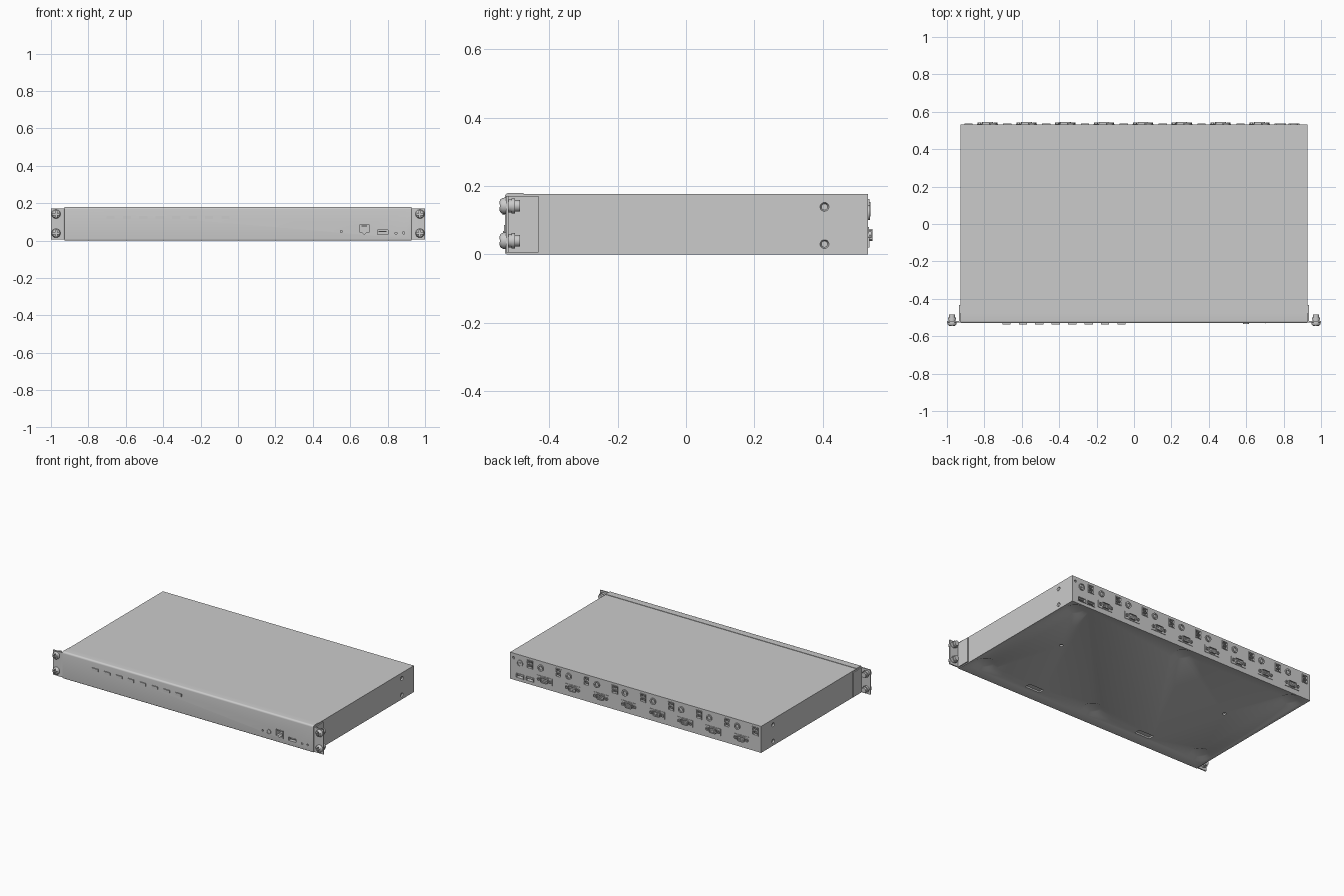
import bpy, bmesh
from math import sin, cos, pi, radians

if "Cube" in bpy.data.objects:
    bpy.data.objects.remove(bpy.data.objects["Cube"])

F, B = -0.53, 0.532          # front and back faces of the case


def circle(r, n=24):
    return [(r * cos(2 * pi * i / n), r * sin(2 * pi * i / n)) for i in range(n)]


def rect(w, h):
    return [(-w/2, -h/2), (w/2, -h/2), (w/2, h/2), (-w/2, h/2)]


def loft(bm, pts, axis, rings, at=(0, 0)):
    """Stack scaled copies of a 2D outline along an axis; rings = (position, scale)."""
    rows = []
    for w, s in rings:
        row = []
        for p in pts:
            u, v = at[0] + p[0] * s, at[1] + p[1] * s
            row.append(bm.verts.new({'X': (w, u, v), 'Y': (u, w, v), 'Z': (u, v, w)}[axis]))
        rows.append(row)
    n = len(pts)
    new = [bm.faces.new(rows[0]), bm.faces.new(rows[-1][::-1])]
    for a, b in zip(rows, rows[1:]):
        new += [bm.faces.new((a[i], b[i], b[(i+1) % n], a[(i+1) % n])) for i in range(n)]
    bmesh.ops.recalc_face_normals(bm, faces=new)


def box(bm, x, z, w, h, y0, y1):
    loft(bm, rect(w, h), 'Y', [(y0, 1), (y1, 1)], (x, z))


def finish(name, bm):
    me = bpy.data.meshes.new(name)
    bm.to_mesh(me)
    bm.free()
    ob = bpy.data.objects.new(name, me)
    bpy.context.collection.objects.link(ob)
    return ob


def cut(ob, bm):
    cutter = finish("cutter", bm)
    cutter.hide_render = True
    mod = ob.modifiers.new("cut", 'BOOLEAN')
    mod.operation, mod.solver, mod.object = 'DIFFERENCE', 'EXACT', cutter
    bpy.context.view_layer.objects.active = ob
    bpy.ops.object.modifier_apply(modifier=mod.name)
    bpy.data.objects.remove(cutter)


def arc(cx, cy, r, a0, a1, n=5):
    return [(cx + r * cos(radians(a0 + (a1-a0) * i / n)),
             cy + r * sin(radians(a0 + (a1-a0) * i / n))) for i in range(n + 1)]


# Case: side profile with rounded front edges and a thin lip folded over the top
bm = bmesh.new()
profile = [(B, 0), (B, .177), (-.475, .177), (-.475, .18)]
profile += arc(F + .012, .168, .012, 90, 180) + arc(F + .008, .008, .008, 180, 270)
loft(bm, profile, 'X', [(-.928, 1), (.928, 1)])
case = finish("case", bm)

# Positions of the repeated rear ports
units = [-.783 + .2077 * i for i in range(8)]
jacks = [-.885 + .2077 * i for i in range(8)] + [.782]
network = [(-.024, .015), (-.024, -.017), (-.01, -.017), (0, -.027), (.01, -.017),
           (.024, -.017), (.024, .025), (-.024, .025)]

# All openings in the case, cut in one go
c = bmesh.new()
loft(c, network, 'Y', [(F - .01, 1), (F + .04, 1)], (.676, .06))
box(c, .773, .045, .056, .022, F - .01, F + .04)
for x, z, r in [(.845, .039, .006), (.885, .041, .006), (.553, .049, .006)]:
    loft(c, circle(r, 12), 'Y', [(F - .01, 1), (F + .01, 1)], (x, z))
for x in jacks:
    for z in (.12, .147):
        box(c, x, z, .034, .018, B - .035, B + .02)
for x in (.855, .782):
    box(c, x, .035, .052, .022, B - .03, B + .02)
loft(c, circle(.008, 12), 'Y', [(B - .01, 1), (B + .01, 1)], (.902, .147))
for s in (-1, 1):
    for z in (.03, .139):
        loft(c, circle(.013), 'X', [(s * .92, .7), (s * .927, 1), (s * .94, 1)], (.405, z))
    loft(c, rect(.11, .04), 'Z', [(-.01, 1), (.01, 1)], (s * .428, -.415))
    loft(c, circle(.012), 'Z', [(-.01, 1), (.01, 1)], (s * .636, .082))
for x in (-.835, 0, .835):
    for y in (-.385, .45):
        loft(c, circle(.078, 40), 'Z', [(-.002, 1.02), (.012, .62)], (x, y))
cut(case, c)

# Front row of eight selector buttons
for i in range(8):
    bm = bmesh.new()
    box(bm, -.682 + .0879 * i, .124, .044, .018, F - .006, F + .01)
    finish(f"select_button_{i+1}", bm)

# Front round button, network contacts, USB tongue
bm = bmesh.new()
loft(bm, circle(.016), 'Y', [(F + .01, 1), (F - .005, 1), (F - .005, .75), (F - .001, .75)], (.6, .053))
finish("front_round_button", bm)
bm = bmesh.new()
box(bm, .676, .078, .03, .006, F + .005, F + .045)
box(bm, .704, .06, .004, .052, F - .003, F + .003)
finish("front_network_contacts", bm)
bm = bmesh.new()
box(bm, .773, .049, .042, .007, F + .003, F + .045)
finish("front_usb_tongue", bm)

# Rear stacked jacks: raised frame around each opening and inner tongues
for i, x in enumerate(jacks):
    bm = bmesh.new()
    for s in (-1, 1):
        box(bm, x + s * .0195, .1335, .005, .056, B - .002, B + .004)
    for z in (.108, .1335, .159):
        box(bm, x, z, .034, .005, B - .002, B + .004)
    for z in (.12, .147):
        box(bm, x, z, .02, .006, B - .04, B - .003)
    finish(f"rear_jack_{i+1}", bm)

# Rear video connectors (flange, D shell, pins, hex nuts) with an audio socket above
d_shell = [(-.03, .013), (-.026, .017), (.026, .017), (.03, .013),
           (.025, -.013), (.02, -.017), (-.02, -.017), (-.025, -.013)]
for i, x in enumerate(units):
    bm = bmesh.new()
    box(bm, x, .057, .112, .046, B - .002, B + .003)
    loft(bm, d_shell, 'Y', [(B, 1), (B + .013, 1), (B + .013, .88), (B + .005, .88)], (x, .057))
    for row in range(3):
        for k in range(5):
            loft(bm, circle(.002, 6), 'Y', [(B + .004, 1), (B + .009, 1)],
                 (x + (k - 2) * .009 + (row - 1) * .002, .057 + (row - 1) * .009))
    for s in (-1, 1):
        loft(bm, circle(.011, 6), 'Y', [(B, 1), (B + .01, 1), (B + .01, .55), (B + .003, .55)],
             (x + s * .043, .057))
    finish(f"video_connector_{i+1}", bm)
    bm = bmesh.new()
    loft(bm, circle(.021), 'Y', [(B - .002, 1), (B + .007, 1), (B + .007, .6), (B - .001, .6)],
         (x + .03, .132))
    finish(f"audio_socket_{i+1}", bm)

# Rear power socket and the two USB ports below it
bm = bmesh.new()
loft(bm, circle(.022), 'Y', [(B - .002, 1), (B + .006, 1), (B + .006, .75), (B - .001, .75)], (.855, .122))
loft(bm, circle(.006, 12), 'Y', [(B - .002, 1), (B + .005, 1)], (.855, .122))
finish("power_socket", bm)
for i, x in enumerate((.855, .782)):
    bm = bmesh.new()
    for s in (-1, 1):
        box(bm, x + s * .028, .035, .004, .03, B - .002, B + .004)
        box(bm, x, .035 + s * .013, .052, .004, B - .002, B + .004)
    box(bm, x, .039, .042, .007, B - .035, B - .002)
    finish(f"rear_usb_{i+1}", bm)

# Rack ears (bent plates) with cross-head thumb screws and captive nuts
for s, side in ((-1, "left"), (1, "right")):
    plan = [(.927, -.432), (.936, -.432), (.936, -.519), (1, -.519), (1, -.527)]
    plan += arc(.935, -.519, .008, 270, 180, 4)
    bm = bmesh.new()
    loft(bm, [(s * x, y) for x, y in plan], 'Z', [(.006, 1), (.171, 1)])
    finish(f"rack_ear_{side}", bm)
    for z, lvl in ((.04, "lower"), (.142, "upper")):
        at = (s * .973, z)
        bm = bmesh.new()
        loft(bm, circle(.024), 'Y',
             [(-.546, .5), (-.543, .78), (-.537, .96), (-.531, 1), (-.527, 1), (-.527, .6),
              (-.519, .6), (-.519, .8), (-.51, .8), (-.51, .92), (-.5, .92), (-.5, .7),
              (-.485, .7)], at)
        screw = finish(f"screw_{side}_{lvl}", bm)
        plus = [(.004, .004), (.004, .016), (-.004, .016), (-.004, .004), (-.016, .004), (-.016, -.004),
                (-.004, -.004), (-.004, -.016), (.004, -.016), (.004, -.004), (.016, -.004), (.016, .004)]
        c = bmesh.new()
        loft(c, plus, 'Y', [(-.56, 1), (-.536, 1)], at)
        cut(screw, c)

# Smooth round parts while keeping edges sharp
bpy.ops.object.select_all(action='SELECT')
bpy.context.view_layer.objects.active = case
bpy.ops.object.shade_smooth_by_angle(angle=radians(30))
